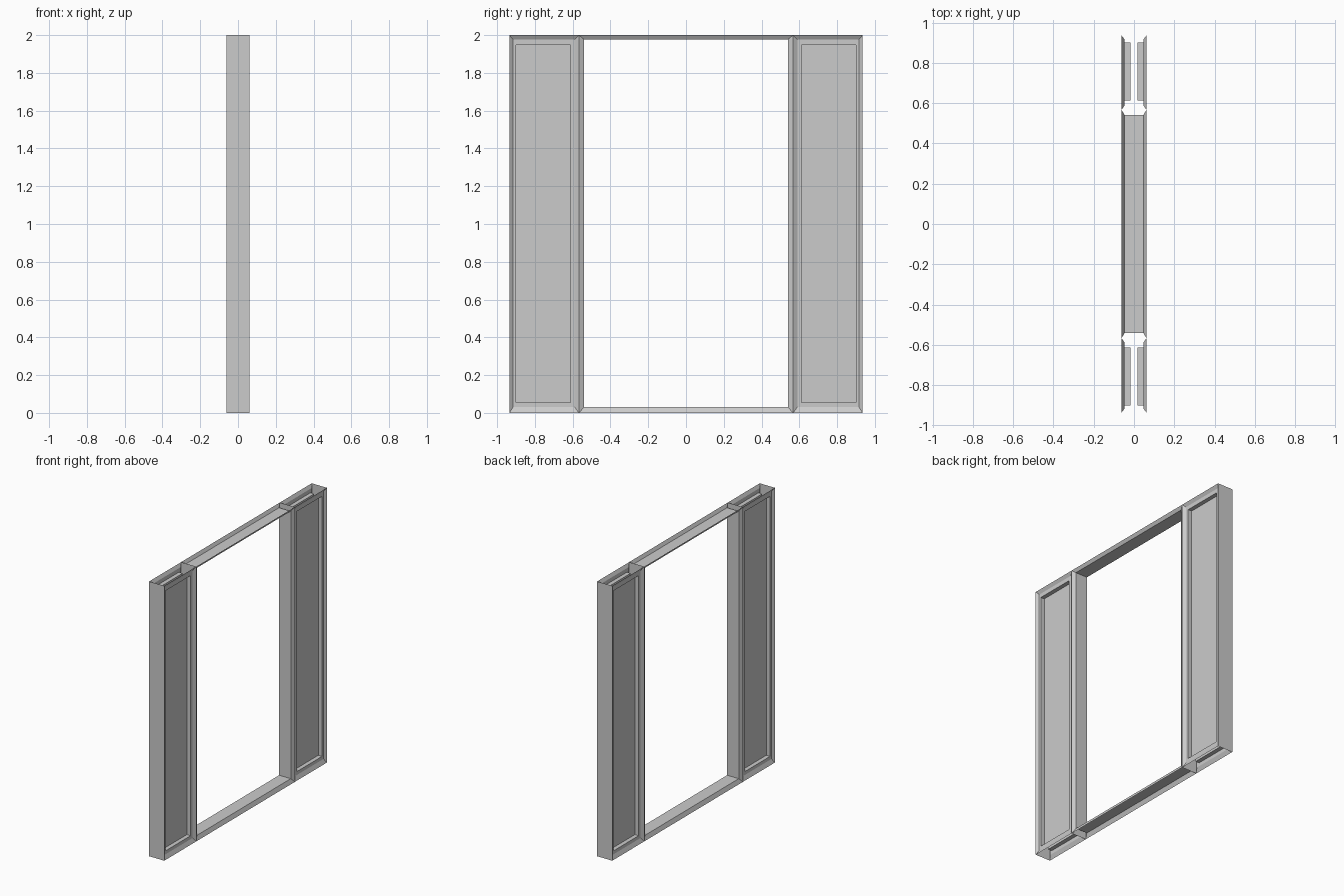
import bpy, bmesh

if "Cube" in bpy.data.objects:
    bpy.data.objects.remove(bpy.data.objects["Cube"])

HALF = 0.935      # outer end of the frame in y
RIDGE = 0.567     # mullion ridge in y
HX = 0.061        # half depth of the frame
STEP = 0.047      # x of the inner edge of the bevel


def finish(name, bm, mirror_x=True, mirror_y=False):
    me = bpy.data.meshes.new(name)
    bm.to_mesh(me)
    bm.free()
    ob = bpy.data.objects.new(name, me)
    bpy.context.collection.objects.link(ob)
    mod = ob.modifiers.new("Mirror", 'MIRROR')
    mod.use_axis = (mirror_x, mirror_y, False)
    mod.merge_threshold = 0.0005
    return ob


def stepped_frame(name, loops, panel, mirror_y):
    """Bridge nested rectangles (y0, y1, z0, z1, x); optionally fill the last."""
    bm = bmesh.new()
    rings = [[bm.verts.new((x, y, z)) for y, z in
              ((y0, z0), (y1, z0), (y1, z1), (y0, z1))]
             for y0, y1, z0, z1, x in loops]
    for a, b in zip(rings, rings[1:]):
        for i in range(4):
            j = (i + 1) % 4
            bm.faces.new((a[i], a[j], b[j], b[i]))
    if panel:
        bm.faces.new(rings[-1])
    return finish(name, bm, True, mirror_y)


def wall(name, y):
    """Full-height thin wall across the frame depth, facing outward in -y."""
    bm = bmesh.new()
    bm.faces.new([bm.verts.new((x, y, z)) for x, z in
                  ((-HX, 0), (HX, 0), (HX, 2), (-HX, 2))])
    return finish(name, bm, False, True)


# Side panels: bevelled border, flat step, then recessed panel
stepped_frame("side_panel", [
    (-HALF, -RIDGE, 0, 2, HX),
    (-0.916, -0.589, 0.03, 1.977, STEP),
    (-0.90, -0.612, 0.055, 1.948, STEP),
    (-0.90, -0.612, 0.055, 1.948, 0.017)], True, True)

# Door opening: bevelled border and through lining (jambs, sill, header)
stepped_frame("door_opening", [
    (-RIDGE, RIDGE, 0, 2, HX),
    (-0.54, 0.54, 0.03, 1.977, STEP),
    (-0.54, 0.54, 0.03, 1.977, 0)], False, False)

# Outer ends and mullion webs
wall("end_wall", -HALF)
wall("mullion_web", -RIDGE)
